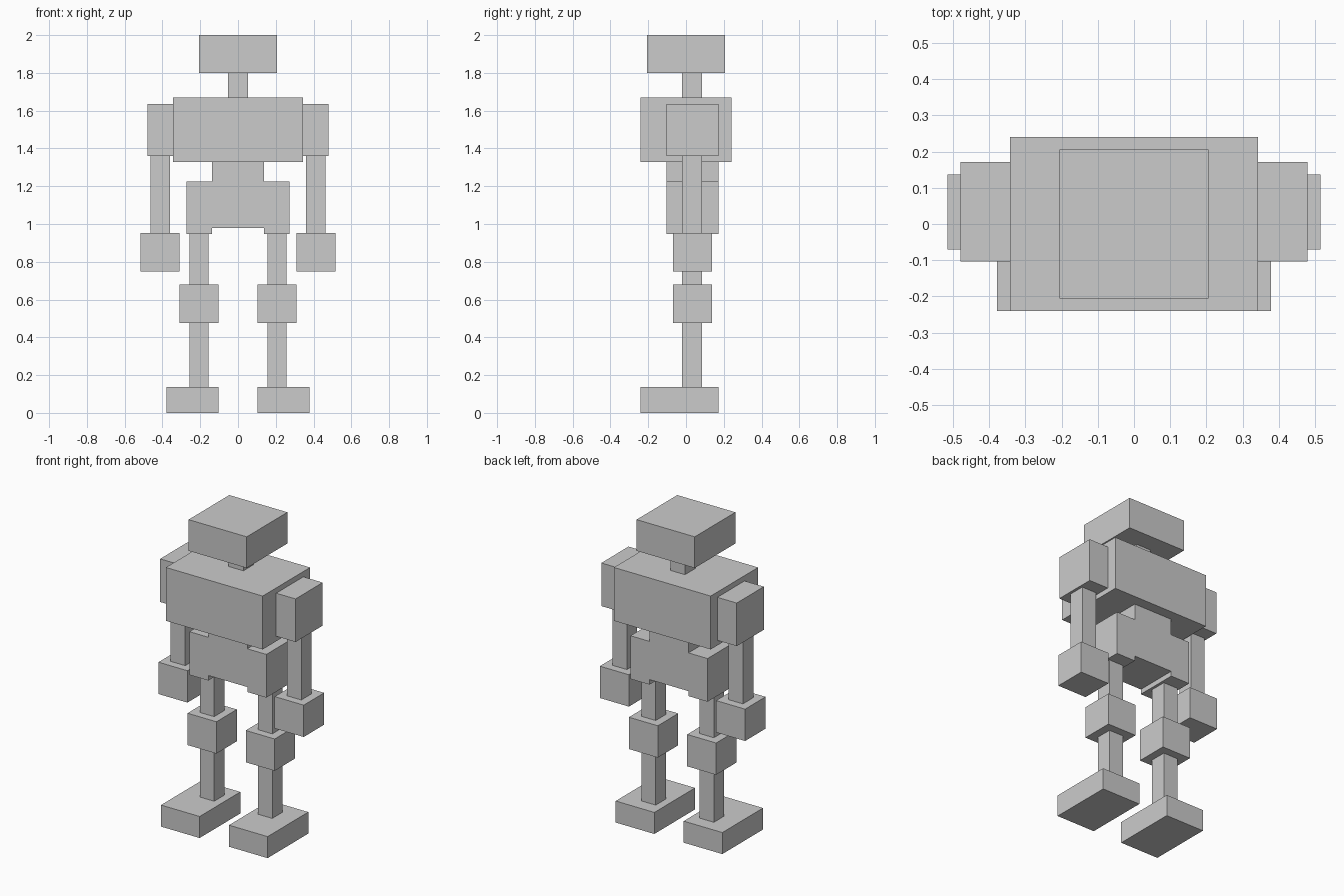
import bpy, bmesh

if "Cube" in bpy.data.objects:
    bpy.data.objects.remove(bpy.data.objects["Cube"])


def box(name, x, y, z):
    """Box from (min, max) ranges on each axis."""
    bm = bmesh.new()
    bmesh.ops.create_cube(bm, size=1)
    for v in bm.verts:
        v.co = [r[0] if c < 0 else r[1] for c, r in zip(v.co, (x, y, z))]
    return finish(name, bm)


def finish(name, bm):
    bmesh.ops.recalc_face_normals(bm, faces=bm.faces)
    mesh = bpy.data.meshes.new(name)
    bm.to_mesh(mesh)
    bm.free()
    obj = bpy.data.objects.new(name, mesh)
    bpy.context.collection.objects.link(obj)
    return obj


def pair(name, x, y, z):
    """Matching boxes on both sides of the body."""
    box(name + "_right", x, y, z)
    box(name + "_left", (-x[1], -x[0]), y, z)


ROD = (-0.02, 0.085)      # depth of neck and limb rods
JOINT = (-0.07, 0.137)    # depth of hands and knees
BLOCK = (-0.103, 0.172)   # depth of shoulders and pelvis

# Head, neck and chest
box("head", (-0.206, 0.206), (-0.206, 0.206), (1.80, 2.0))
box("neck", (-0.052, 0.052), ROD, (1.67, 1.80))
box("chest", (-0.343, 0.343), (-0.24, 0.24), (1.328, 1.67))

# Waist and pelvis: one mirrored outline, extruded front to back
half = [(0.138, 1.328), (0.138, 1.225), (0.273, 1.225),
        (0.273, 0.948), (0.138, 0.948), (0.138, 0.98)]
outline = half + [(-x, z) for x, z in reversed(half)]
bm = bmesh.new()
face = bm.faces.new([bm.verts.new((x, BLOCK[0], z)) for x, z in outline])
ext = bmesh.ops.extrude_face_region(bm, geom=[face])
for v in ext["geom"]:
    if isinstance(v, bmesh.types.BMVert):
        v.co.y = BLOCK[1]
if not face.is_valid or len(bm.faces) < 14:
    bm.faces.new([v for v in bm.verts if v.co.y == BLOCK[0]][:12])
finish("pelvis", bm)

# Arms
pair("shoulder", (0.343, 0.48), BLOCK, (1.36, 1.636))
pair("arm", (0.36, 0.463), ROD, (0.95, 1.36))
pair("hand", (0.309, 0.515), JOINT, (0.748, 0.952))

# Legs
pair("thigh", (0.155, 0.257), ROD, (0.68, 0.948))
pair("knee", (0.104, 0.309), JOINT, (0.476, 0.68))
pair("shin", (0.155, 0.257), ROD, (0.138, 0.476))
pair("foot", (0.104, 0.378), (-0.24, 0.172), (0, 0.138))
